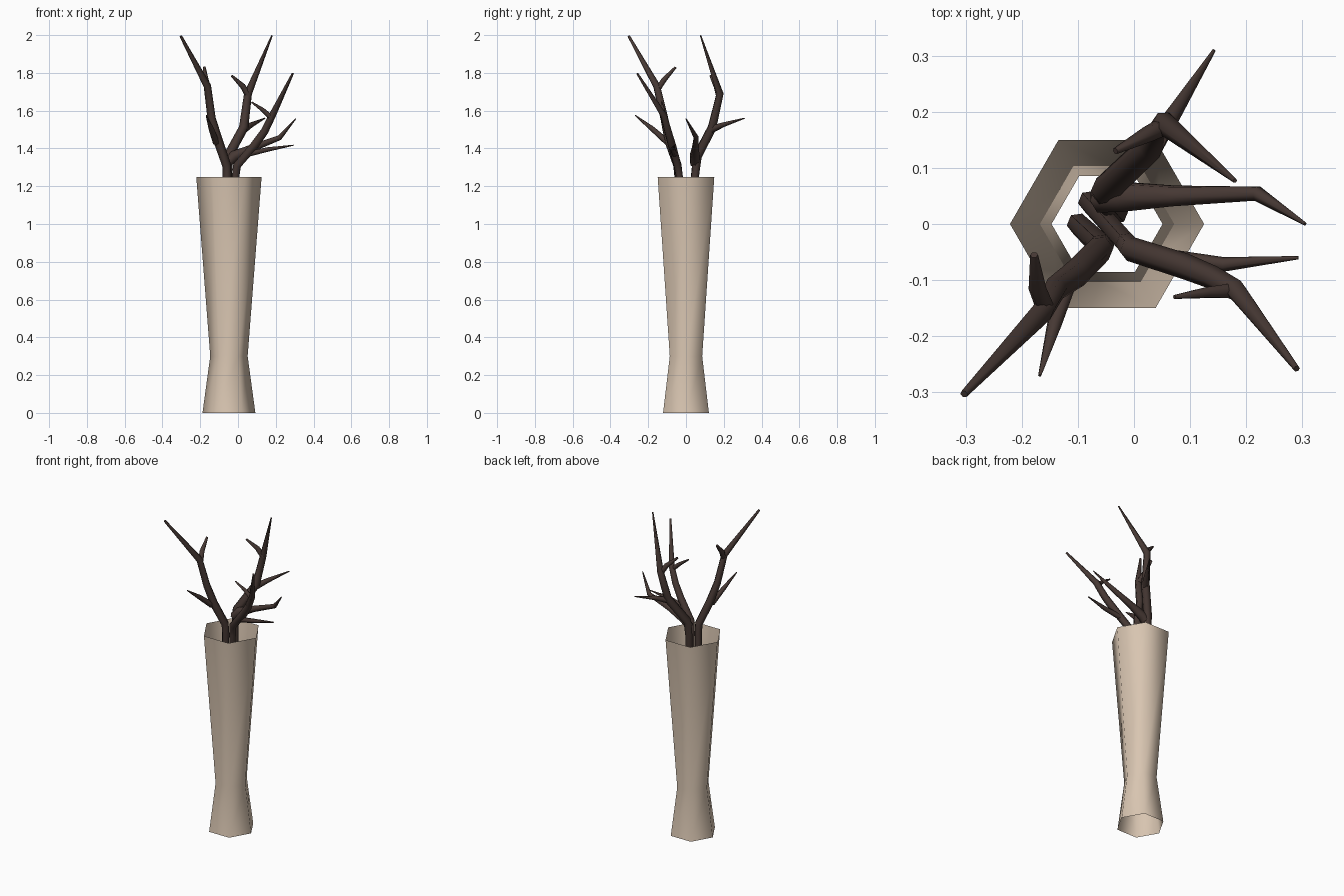
import bpy, bmesh, math
from mathutils import Vector


def material(name, rgb):
    m = bpy.data.materials.new(name)
    m.diffuse_color = (*rgb, 1)
    return m


BEIGE = material("beige_ceramic", (0.69, 0.56, 0.44))
BROWN = material("dark_brown_wood", (0.062, 0.04, 0.034))


def finish(bm, name, mat):
    bmesh.ops.recalc_face_normals(bm, faces=bm.faces)
    me = bpy.data.meshes.new(name)
    bm.to_mesh(me)
    bm.free()
    me.materials.append(mat)
    for p in me.polygons:
        p.use_smooth = len(p.vertices) == 4
    ob = bpy.data.objects.new(name, me)
    bpy.context.collection.objects.link(ob)
    return ob


def bridge(bm, rings):
    for a, b in zip(rings, rings[1:]):
        n = len(a)
        for i in range(n):
            j = (i + 1) % n
            bm.faces.new((a[i], a[j], b[j], b[i]))


# Open six-sided vase, a single thin wall
bm = bmesh.new()
rings = []
for z, r in ((0, 0.14), (0.3, 0.099), (1.25, 0.173)):
    rings.append([bm.verts.new((-0.048 + r * math.cos(k * math.pi / 3),
                                r * math.sin(k * math.pi / 3), z)) for k in range(6)])
bridge(bm, rings)
finish(bm, "vase", BEIGE)


def branch(name, pts, sides=6):
    """Tapered tube through (x, y, z, radius) points."""
    bm = bmesh.new()
    P = [Vector(p[:3]) for p in pts]
    rings, u = [], Vector((1, 0.13, 0.21))
    for i, p in enumerate(P):
        d0 = (p - P[max(i - 1, 0)]).normalized()
        d1 = (P[min(i + 1, len(P) - 1)] - p).normalized()
        t = (d0 + d1).normalized()
        u = (u - t * u.dot(t)).normalized()
        v = t.cross(u)
        r = pts[i][3]
        rings.append([bm.verts.new(p + r * (u * math.cos(2 * math.pi * k / sides)
                                            + v * math.sin(2 * math.pi * k / sides)))
                      for k in range(sides)])
    bridge(bm, rings)
    bm.faces.new(rings[0])
    bm.faces.new(rings[-1])
    finish(bm, name, BROWN)


# Left front branch and its twigs
branch("left_branch", [(-0.10, 0.0, 0.25, 0.02), (-0.058, -0.04, 1.25, 0.023),
                       (-0.06, -0.045, 1.31, 0.024), (-0.105, -0.09, 1.44, 0.025),
                       (-0.14, -0.115, 1.56, 0.022), (-0.162, -0.155, 1.73, 0.02),
                       (-0.303, -0.303, 1.995, 0.007)])
branch("left_upper_twig", [(-0.16, -0.145, 1.72, 0.017), (-0.172, -0.115, 1.765, 0.016),
                           (-0.178, -0.055, 1.83, 0.007)])
branch("left_lower_twig", [(-0.115, -0.095, 1.43, 0.018), (-0.142, -0.18, 1.505, 0.014),
                           (-0.168, -0.27, 1.576, 0.003)])

# Back branch and its twigs
branch("back_branch", [(-0.03, 0.02, 0.25, 0.02), (-0.055, 0.047, 1.25, 0.023),
                       (-0.052, 0.06, 1.36, 0.026), (0.03, 0.138, 1.51, 0.025),
                       (0.053, 0.18, 1.69, 0.021), (0.18, 0.077, 1.998, 0.004)])
branch("back_upper_twig", [(0.055, 0.175, 1.68, 0.017), (0.025, 0.16, 1.73, 0.015),
                           (-0.033, 0.13, 1.785, 0.006)])
branch("back_outer_twig", [(0.03, 0.135, 1.5, 0.02), (0.07, 0.195, 1.525, 0.014),
                           (0.143, 0.31, 1.56, 0.003)])
branch("back_side_branch", [(-0.06, 0.045, 1.32, 0.026), (-0.02, 0.048, 1.36, 0.029),
                            (0.07, 0.05, 1.40, 0.02), (0.22, 0.054, 1.457, 0.014),
                            (0.305, 0.0, 1.557, 0.003)])

# Right front branch and its twigs
branch("right_branch", [(-0.08, 0.04, 0.25, 0.02), (-0.013, -0.035, 1.25, 0.02),
                        (-0.005, -0.045, 1.31, 0.022), (0.09, -0.075, 1.42, 0.023),
                        (0.14, -0.095, 1.49, 0.021), (0.182, -0.118, 1.575, 0.019),
                        (0.29, -0.258, 1.797, 0.006)])
branch("right_upper_twig", [(0.18, -0.118, 1.56, 0.015), (0.13, -0.122, 1.605, 0.011),
                            (0.072, -0.13, 1.645, 0.004)])
branch("right_low_twig", [(0.05, -0.06, 1.37, 0.017), (0.16, -0.072, 1.395, 0.013),
                          (0.293, -0.06, 1.417, 0.003)])
